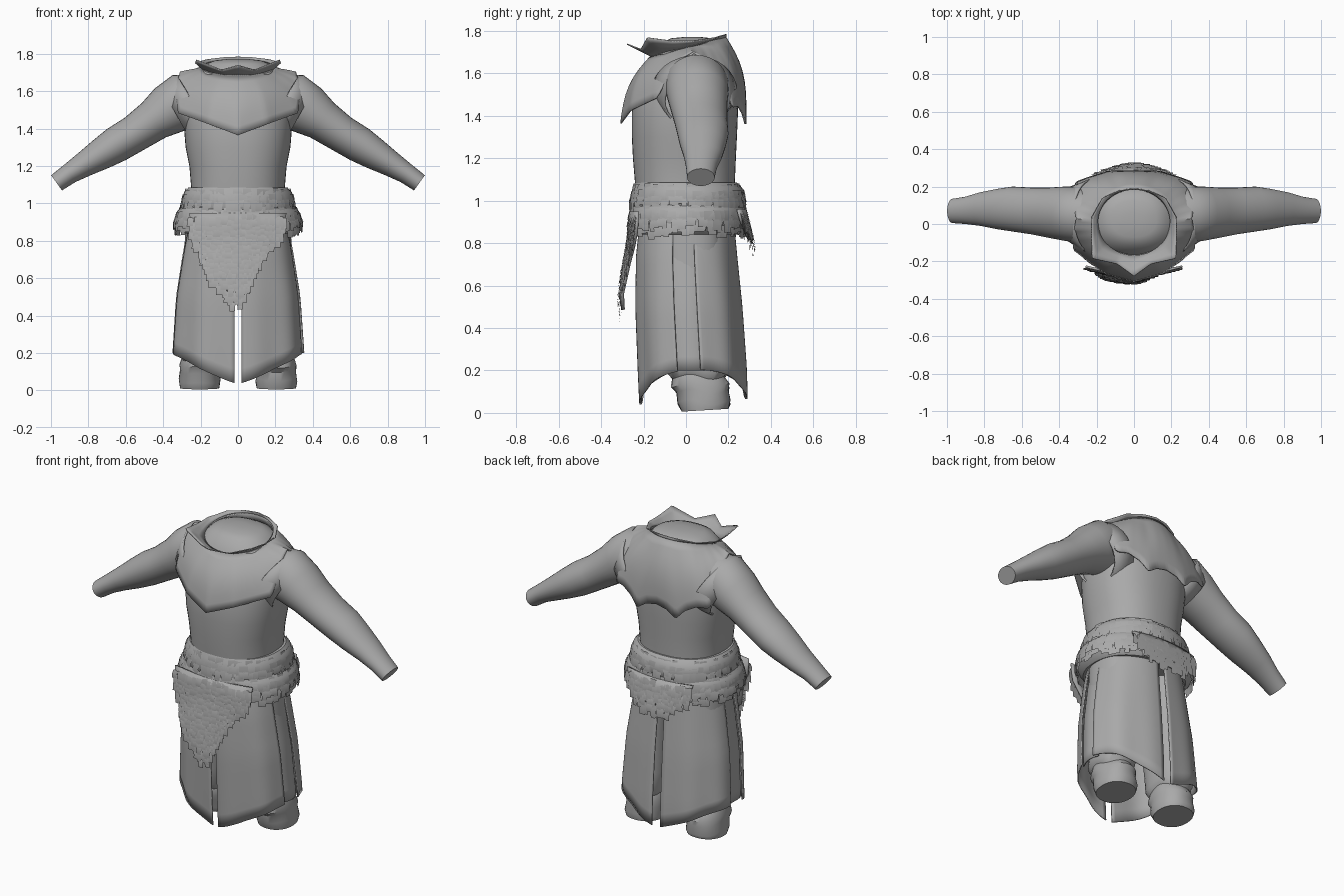
import bpy, bmesh, math, random
from mathutils import Vector

random.seed(4)
cube = bpy.data.objects.get("Cube")
if cube:
    bpy.data.objects.remove(cube)

grey = bpy.data.materials.new("plain grey")
grey.use_nodes = True
COLOUR = (0.4, 0.4, 0.4, 1)
grey.diffuse_color = COLOUR
grey.node_tree.nodes["Principled BSDF"].inputs["Base Color"].default_value = COLOUR


def finish(name, bm, thickness=0, smooth=True, recalc=True):
    if recalc:
        bmesh.ops.recalc_face_normals(bm, faces=bm.faces)
    mesh = bpy.data.meshes.new(name)
    bm.to_mesh(mesh)
    bm.free()
    obj = bpy.data.objects.new(name, mesh)
    bpy.context.collection.objects.link(obj)
    mesh.materials.append(grey)
    if thickness:
        mod = obj.modifiers.new("thickness", 'SOLIDIFY')
        mod.thickness = thickness
    if smooth:
        bpy.ops.object.select_all(action='DESELECT')
        obj.select_set(True)
        bpy.context.view_layer.objects.active = obj
        bpy.ops.object.shade_smooth_by_angle(angle=math.radians(40))
    return obj


def loft(name, rings, closed=True, caps=True, thickness=0):
    bm = bmesh.new()
    rows = [[bm.verts.new(p) for p in ring] for ring in rings]
    n = len(rows[0])
    for a, b in zip(rows, rows[1:]):
        for i in range(n if closed else n - 1):
            j = (i + 1) % n
            bm.faces.new((a[i], a[j], b[j], b[i]))
    if closed and caps:
        bm.faces.new(rows[0])
        bm.faces.new(rows[-1])
    return finish(name, bm, thickness)


def oval(angle, rx, front, back, power=2.0):
    """Point on a rounded outline; angle 0 is the front, pi/2 is +x."""
    s, c = math.sin(angle), math.cos(angle)
    x = rx * math.copysign(abs(s) ** (2 / power), s)
    y = (front + back) / 2 - (back - front) / 2 * math.copysign(abs(c) ** (2 / power), c)
    return x, y


def body_rings(profile, power=2.0, n=48, cx=0):
    rings = []
    for z, rx, front, back in profile:
        pts = [oval(math.tau * i / n, rx, front, back, power) for i in range(n)]
        rings.append([Vector((x + cx, y, z)) for x, y in pts])
    return rings


def lerp_rows(rows, t):
    """Linear lookup in rows sorted by their first value."""
    for a, b in zip(rows, rows[1:]):
        if t <= b[0]:
            f = max(0, (t - a[0]) / (b[0] - a[0]))
            return [u + (v - u) * f for u, v in zip(a, b)][1:]
    return list(rows[-1][1:])


# Torso with closed neck
loft("torso", body_rings([
    (0.9, .25, -.22, .23), (1.08, .25, -.24, .23), (1.2, .26, -.25, .235),
    (1.3, .28, -.255, .24), (1.42, .29, -.255, .245), (1.52, .29, -.235, .24),
    (1.62, .27, -.19, .225), (1.69, .22, -.15, .2), (1.745, .17, -.115, .17),
    (1.765, .12, -.07, .125), (1.772, .05, .0, .06)], 2.3))

# Arms, armhole cuffs and legs on both sides
ARM = [(.2, 1.56, .13, .13, .04), (.3, 1.545, .15, .15, .05), (.37, 1.5, .137, .145, .055),
       (.45, 1.445, .112, .135, .06), (.55, 1.375, .1, .125, .07), (.65, 1.315, .097, .12, .08),
       (.73, 1.265, .085, .108, .08), (.82, 1.21, .068, .09, .08), (.9, 1.16, .055, .073, .073),
       (.97, 1.11, .05, .065, .07)]
LEG = [(0.0, .105, -.02, .2), (.05, .112, -.04, .21), (.1, .105, -.045, .2), (.13, .108, -.07, .205),
       (.17, .095, -.065, .18), (.2, .11, -.09, .2), (.3, .1, -.1, .18), (.6, .11, -.12, .17),
       (.95, .12, -.13, .17)]


def tube(side, stations, n=32):
    rings = []
    for k, (x, z, r, ry, y) in enumerate(stations):
        a, b = stations[max(k - 1, 0)], stations[min(k + 1, len(stations) - 1)]
        axis = Vector((b[0] - a[0], 0, b[1] - a[1])).normalized()
        up = Vector((-axis.z, 0, axis.x))
        ring = []
        for i in range(n):
            t = math.tau * i / n
            p = Vector((x, y, z)) + up * r * math.cos(t) + Vector((0, ry * math.sin(t), 0))
            ring.append(Vector((p.x * side, p.y, p.z)))
        rings.append(ring)
    return rings


for side, label in ((1, "left"), (-1, "right")):
    loft(label + "_arm", tube(side, ARM))
    loft(label + "_armhole_cuff", tube(side, [(.23, 1.52, .19, .2, .04), (.28, 1.49, .17, .175, .045),
                                              (.325, 1.465, .148, .155, .05)]), caps=False, thickness=.01)
    rings = body_rings(LEG, 2.2, 32, .205 * side)
    for ring in rings:
        for p in ring:
            p.x -= side * .06 * max(0, p.z - .2)
            if p.z < .01:
                p.z = .012 + .06 * (p.y - .08)
            else:
                # soft creases around the ankle
                p.z += .012 * math.sin(p.y * 30 + side)
    loft(label + "_leg", rings)


# Shoulder mantle: outer hem by angle around the neck, one half mirrored
def neck(a):
    return Vector((.195 * math.sin(a), .01 - .18 * math.cos(a), 1.725 - .045 * math.cos(a)))


HEM = [(0, 0, -.31, 1.365), (25, .16, -.265, 1.425), (55, .325, -.14, 1.485), (65, .33, -.08, 1.6),
       (78, .32, -.03, 1.67), (90, .31, .03, 1.705), (102, .32, .09, 1.67), (115, .325, .15, 1.59),
       (127, .315, .225, 1.44), (137, .25, .25, 1.445), (148, .18, .27, 1.41), (157, .13, .285, 1.355),
       (168, .07, .285, 1.395), (180, 0, .285, 1.41)]
COLLAR = [(0, 0, -.28, 1.735), (20, .09, -.215, 1.71), (50, .225, -.185, 1.765), (70, .23, -.07, 1.75),
          (95, .228, .035, 1.75), (130, .17, .14, 1.765), (155, .08, .18, 1.78), (180, 0, .19, 1.785)]


def sweep(name, table, steps, bulge, thickness):
    rings = [[] for _ in range(steps + 1)]
    n = 120
    for i in range(n):
        deg = 360 * i / n
        half, sign = (deg, 1) if deg <= 180 else (360 - deg, -1)
        x, y, z = lerp_rows(table, half)
        start = neck(math.radians(deg))
        end = Vector((x * sign, y, z))
        out = Vector((start.x, start.y, .12)).normalized()
        drop = min(1, (start.z - z) / .3)
        for k in range(steps + 1):
            t = k / steps
            rings[k].append(start.lerp(end, t) + out * bulge * drop * math.sin(math.pi * t))
    return loft(name, rings, caps=False, thickness=thickness)


sweep("shoulder_mantle", HEM, 8, .035, .008)
sweep("flared_collar", COLLAR, 3, -.008, .006)

# Long split skirt: front, back and narrow side panels
SKIRT = [(0, .352, -.215, .288), (.2, .355, -.225, .285), (.5, .335, -.238, .265),
         (.75, .295, -.235, .24), (.97, .25, -.21, .22)]


def skirt_panel(name, a0, a1, inset, hem_z):
    rings = []
    for k in range(13):
        row = []
        for i in range(25):
            a = math.radians(a0 + (a1 - a0) * i / 24)
            bottom = hem_z(a)
            z = bottom + (.97 - bottom) * k / 12
            rx, front, back = lerp_rows(SKIRT, z)
            ripple = .006 * math.sin(a * 9) * (1 - z) - inset
            x, y = oval(a, rx + ripple, front - ripple, back + ripple, 2.25)
            row.append(Vector((x, y, z)))
        rings.append(row)
    return loft(name, rings, closed=False, thickness=.006)


def hem(a):
    return .035 + .165 * abs(math.sin(a)) ** 1.1 + .025 * max(0, -math.cos(a))


for side, label in ((1, "left"), (-1, "right")):
    skirt_panel(label + "_front_panel", side * 2.2, side * 76, 0, hem)
    skirt_panel(label + "_back_panel", side * 97, side * 177, 0, hem)
    skirt_panel(label + "_side_panel", side * 70, side * 102, .018, lambda a: .2)


# Fur: rows of short blunt tufts laid over soft rolls
def tuft(bm, p, out, width, length, lift):
    across = Vector((-out.y, out.x, 0)) * width / 2
    skew = Vector((-out.y, out.x, 0)) * random.uniform(-.008, .008)
    down = Vector((0, 0, -length))
    spine = [p, p + down * .5 + out * lift + skew * .5, p + down + out * lift * .8 + skew]
    rows = [[bm.verts.new(q - across), bm.verts.new(q + across)] for q in spine]
    for a, b in zip(rows, rows[1:]):
        bm.faces.new((a[0], a[1], b[1], b[0]))


def fur_ring(name, profile, rows, count, length, lift):
    loft(name + "_roll", body_rings(profile, 2.2))
    table = sorted(profile)
    bm = bmesh.new()
    for z in rows:
        rx, front, back = lerp_rows(table, z)
        for i in range(count):
            a = math.tau * (i + random.random()) / count
            x, y = oval(a, rx, front, back, 2.2)
            out = Vector((x / rx ** 2, y / .27 ** 2, 0)).normalized()
            p = Vector((x, y, z + random.uniform(-.01, .012)))
            tuft(bm, p, out, random.uniform(.025, .05), length * random.uniform(.7, 1.25), lift)
    finish(name + "_tufts", bm, recalc=False)


fur_ring("upper_fur_belt", [(.94, .27, -.24, .25), (.97, .297, -.262, .275), (1.02, .302, -.262, .28),
                            (1.06, .288, -.25, .265), (1.085, .265, -.24, .24)],
         (1.07, 1.04, 1.01), 60, .05, .006)
fur_ring("lower_fur_belt", [(.84, .29, -.245, .25), (.87, .325, -.258, .27), (.92, .34, -.268, .285),
                            (.96, .325, -.265, .28), (1.0, .28, -.24, .25)],
         (.97, .945, .915, .89), 64, .052, .008)


# Hanging fur pieces: table of height, left edge, right edge, depth
def fur_drape(name, table, facing, step):
    bm = bmesh.new()
    z = table[0][0]
    rows = sorted(table)
    while z < table[-1][0]:
        x0, x1, y = lerp_rows(rows, z)
        count = max(3, int((x1 - x0) / .022))
        mid, half = (x0 + x1) / 2, (x1 - x0) / 2
        for i in range(count):
            f = (i + .5) / count
            x = x0 + (x1 - x0) * f + random.uniform(-.008, .008)
            curve = .035 * ((x - mid) / half) ** 2 * min(1, half / .2)
            p = Vector((x, y - facing * curve, z + random.uniform(-.008, .008)))
            out = Vector((.5 * (x - mid), facing, 0)).normalized()
            tuft(bm, p, out, random.uniform(.022, .04), random.uniform(.045, .075), .009)
        z += step
    finish(name + "_tufts", bm, recalc=False)
    sheet = [[Vector((x0 + (x1 - x0) * f / 8, y - facing * .035 * (f / 4 - 1) ** 2 * min(1, (x1 - x0) / .4), z))
              for f in range(9)] for z, x0, x1, y in table]
    loft(name + "_backing", sheet, closed=False, thickness=.012)


fur_drape("front_fur_apron", [(.485, -.05, .015, -.305), (.56, -.08, .05, -.315), (.63, -.17, .08, -.31),
                              (.7, -.19, .12, -.3), (.78, -.21, .17, -.285), (.85, -.25, .24, -.273),
                              (.95, -.26, .26, -.268)], -1, .026)
fur_drape("back_fur_tail", [(.815, -.1, .1, .32), (.86, -.17, .17, .31), (.91, -.21, .21, .298),
                            (.96, -.22, .22, .285)], 1, .026)
